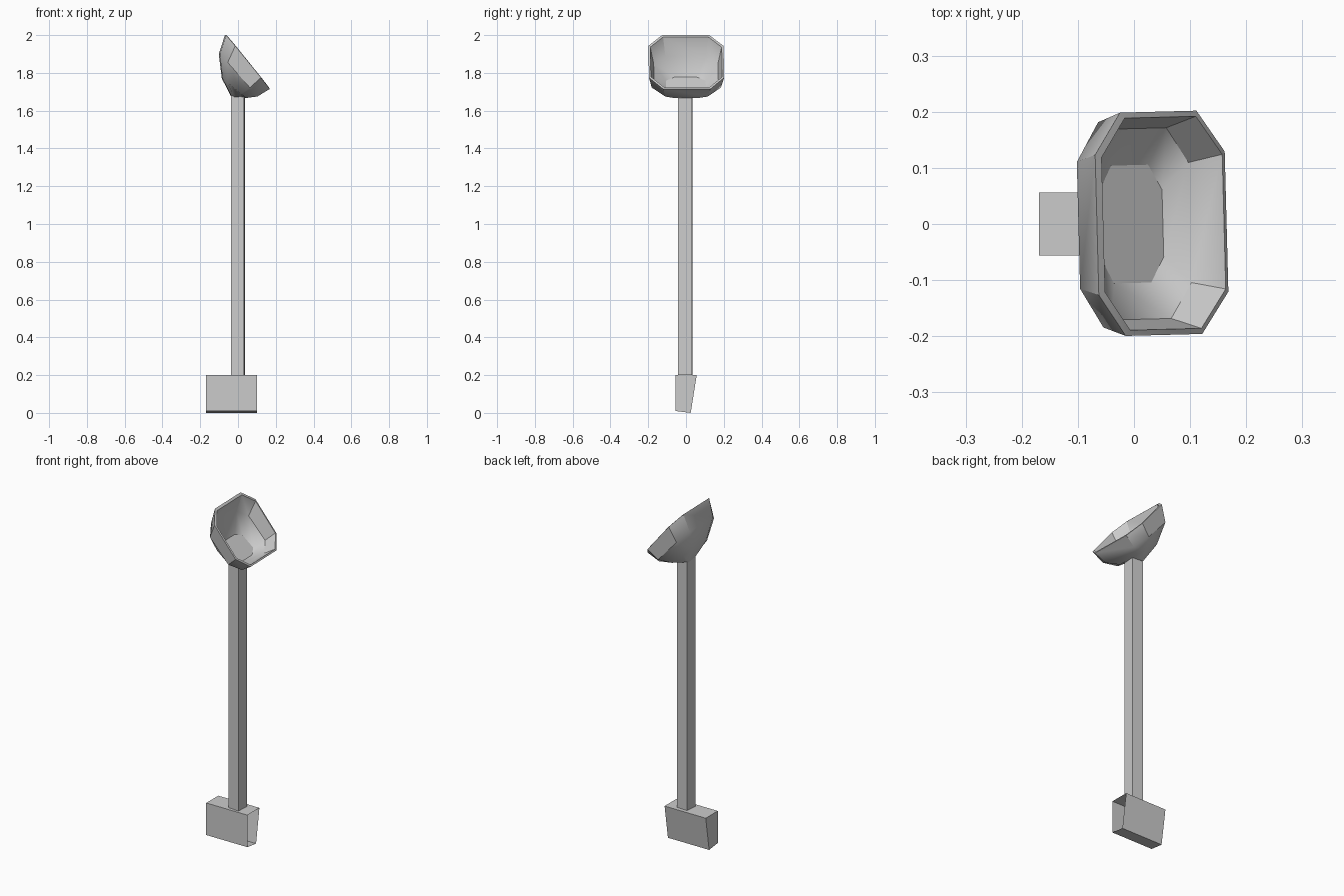
import bpy, bmesh
from math import radians
from mathutils import Matrix, Vector

if "Cube" in bpy.data.objects:
    bpy.data.objects.remove(bpy.data.objects["Cube"])


def make_object(name, bm):
    bmesh.ops.recalc_face_normals(bm, faces=bm.faces)
    mesh = bpy.data.meshes.new(name)
    bm.to_mesh(mesh)
    bm.free()
    obj = bpy.data.objects.new(name, mesh)
    bpy.context.collection.objects.link(obj)
    return obj


def box(size, centre):
    bm = bmesh.new()
    bmesh.ops.create_cube(bm, size=1)
    bmesh.ops.scale(bm, vec=size, verts=bm.verts)
    bmesh.ops.translate(bm, vec=centre, verts=bm.verts)
    return bm


# Base: box open at the +x end, with a leaning back and slightly tilted floor
bm = box((0.27, 0.113, 0.2), (-0.034, 0, 0.1))
bm.normal_update()
bmesh.ops.delete(bm, geom=[f for f in bm.faces if f.normal.x > 0.9], context='FACES_ONLY')
for v in bm.verts:
    if v.co.z < 0.1:
        if v.co.y > 0:
            v.co.y = 0.025
        else:
            v.co.z = 0.01
make_object("base", bm)

# Pole: square post turned slightly about its axis
bm = box((0.068, 0.072, 1.48), (0, 0, 0.94))
bmesh.ops.rotate(bm, verts=bm.verts, matrix=Matrix.Rotation(radians(-4), 3, 'Z'))
bmesh.ops.translate(bm, vec=(0, -0.003, 0), verts=bm.verts)
make_object("pole", bm)


# Dish: tilted octagonal rings from the pole out to the rim, then back inside
def ring(bm, high, low, end_half, side_half, push=0.0):
    h, l = Vector((high[0], 0, high[1])), Vector((low[0], 0, low[1]))
    shift = Vector((0.79, 0, 0.613)) * push
    half = [(0, end_half), (0.2, side_half), (0.79, side_half), (1, end_half)]
    loop = half + [(t, -w) for t, w in reversed(half)]
    return [bm.verts.new(h.lerp(l, t) + Vector((0, w, 0)) + shift) for t, w in loop]


bm = bmesh.new()
rings = [
    ring(bm, (-0.033, 1.67), (0.037, 1.67), 0.03, 0.036),
    ring(bm, (-0.084, 1.77), (0.04, 1.667), 0.065, 0.115),
    ring(bm, (-0.099, 1.90), (0.10, 1.675), 0.113, 0.183),
    ring(bm, (-0.066, 2.00), (0.165, 1.715), 0.125, 0.199),
    ring(bm, (-0.057, 1.988), (0.158, 1.722), 0.12, 0.189, 0.003),
    ring(bm, (-0.085, 1.885), (0.095, 1.685), 0.107, 0.17, 0.006),
    ring(bm, (-0.07, 1.77), (0.042, 1.677), 0.06, 0.105, 0.012),
]
for a, b in zip(rings, rings[1:]):
    for i in range(8):
        j = (i + 1) % 8
        bm.faces.new((a[i], a[j], b[j], b[i]))
bm.faces.new(rings[0])
bm.faces.new(rings[-1])
bmesh.ops.rotate(bm, verts=bm.verts, matrix=Matrix.Rotation(radians(1.5), 3, 'Z'))
dish = make_object("dish", bm)
bpy.context.view_layer.objects.active = dish
dish.select_set(True)
bpy.ops.object.shade_smooth_by_angle(angle=radians(35))
